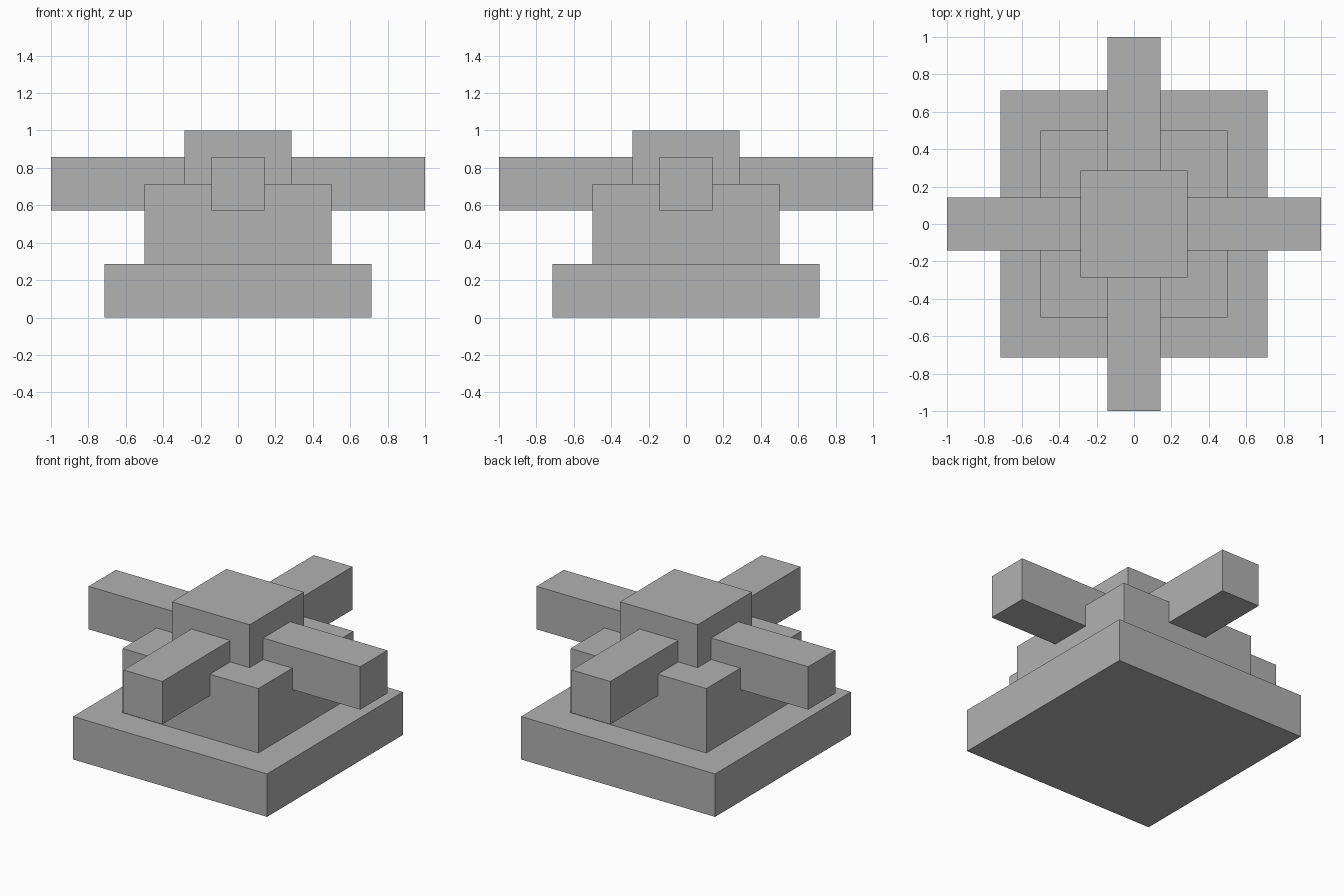
import bpy

if "Cube" in bpy.data.objects:
    bpy.data.objects.remove(bpy.data.objects["Cube"])

U = 1 / 7  # design module

grey = bpy.data.materials.new("plain_grey")
grey.diffuse_color = (0.445, 0.445, 0.445, 1)
grey.use_nodes = True
grey.node_tree.nodes["Principled BSDF"].inputs["Base Color"].default_value = grey.diffuse_color


def box(name, half_x, half_y, z0, z1):
    """Box centred on the vertical axis, spanning z0 to z1."""
    bpy.ops.mesh.primitive_cube_add(size=2, location=(0, 0, (z0 + z1) / 2))
    ob = bpy.context.object
    ob.name = name
    ob.scale = (half_x, half_y, (z1 - z0) / 2)
    bpy.ops.object.transform_apply(location=True, rotation=False, scale=True)
    ob.data.materials.append(grey)
    return ob


# Stepped pedestal
box("base_slab", 5 * U, 5 * U, 0, 2 * U)
box("middle_block", 0.5, 0.5, 2 * U, 5 * U)
box("top_block", 2 * U, 2 * U, 5 * U, 1)

# Crossed beams through the pedestal
box("beam_side_to_side", 1, U, 4 * U, 6 * U)
box("beam_front_to_back", U, 1, 4 * U, 6 * U)
